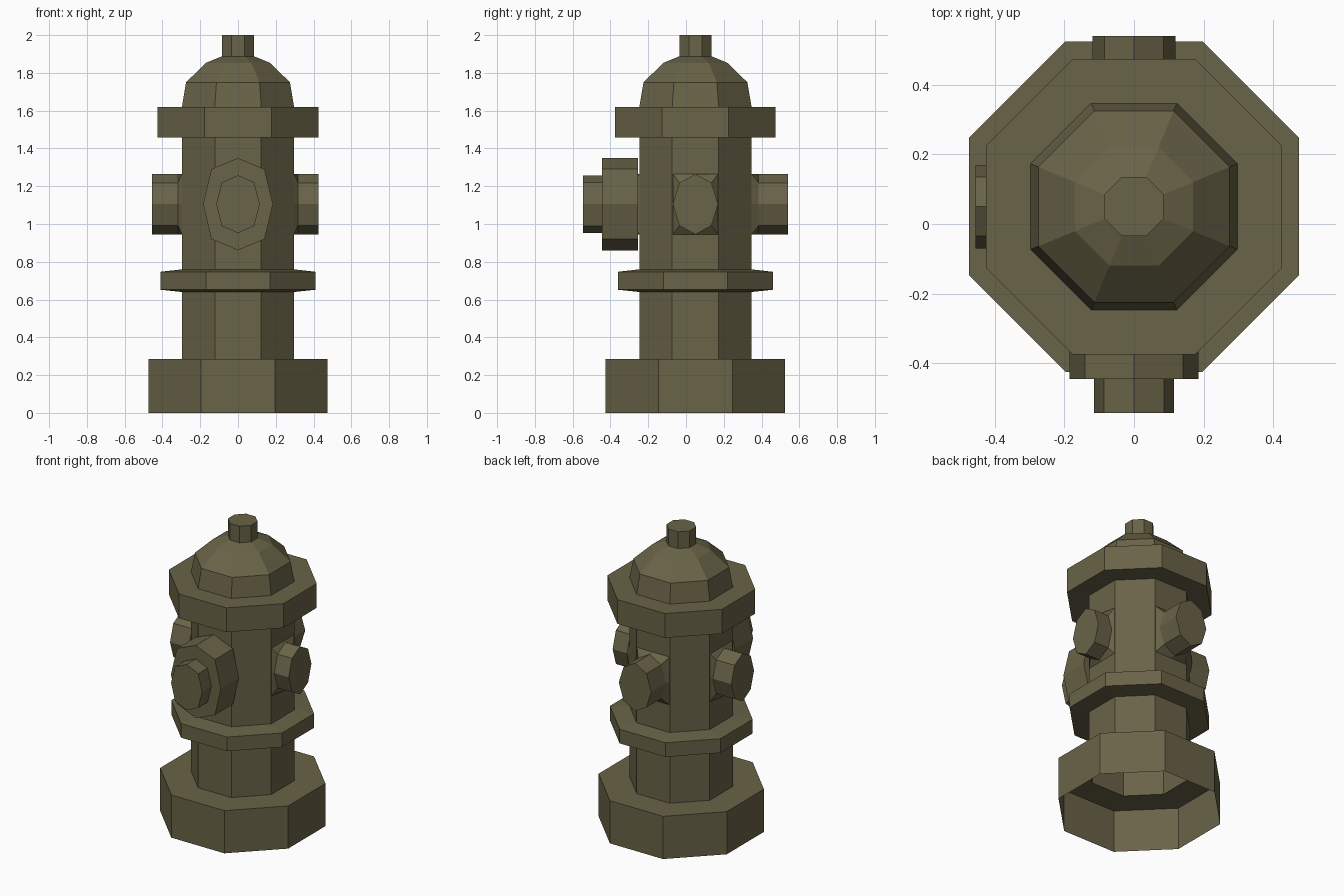
import bpy, math
from mathutils import Vector

if "Cube" in bpy.data.objects:
    bpy.data.objects.remove(bpy.data.objects["Cube"])

AXIS_Y = 0.05          # the barrel sits slightly behind the origin
OUTLET_Z = 1.105

paint = bpy.data.materials.new("olive_paint")
paint.diffuse_color = (0.14, 0.125, 0.063, 1)
paint.use_nodes = True
paint.node_tree.nodes["Principled BSDF"].inputs["Base Color"].default_value = paint.diffuse_color


def loft(name, rings, cap_start=False, cap_end=False):
    """Skin a stack of 8-point rings with flat quads."""
    n = 8
    verts = [p for ring in rings for p in ring]
    faces = []
    for r in range(len(rings) - 1):
        a, b = r * n, (r + 1) * n
        for i in range(n):
            j = (i + 1) % n
            faces.append((a + i, a + j, b + j, b + i))
    if cap_start:
        faces.append(tuple(reversed(range(n))))
    if cap_end:
        faces.append(tuple(range(len(verts) - n, len(verts))))
    mesh = bpy.data.meshes.new(name)
    mesh.from_pydata(verts, [], faces)
    mesh.materials.append(paint)
    obj = bpy.data.objects.new(name, mesh)
    bpy.context.collection.objects.link(obj)
    return obj


def turned(name, profile, cap_end=False):
    """Octagonal lathe; profile gives (half width across flats, height)."""
    rings = []
    for flat, z in profile:
        rad = flat / math.cos(math.pi / 8)
        rings.append([(rad * math.cos(math.pi / 8 + k * math.pi / 4),
                       AXIS_Y + rad * math.sin(math.pi / 8 + k * math.pi / 4), z)
                      for k in range(8)])
    return loft(name, rings, cap_end=cap_end)


def outlet(name, direction, sections, cap_start=False):
    """Sideways stub; sections give (distance, half width, half height, corner)."""
    d = Vector(direction)
    up = Vector((0, 0, 1))
    side = up.cross(d)
    centre = Vector((0, AXIS_Y, OUTLET_Z))
    rings = []
    for dist, w, h, corner in sections:
        ring = []
        for k in range(8):
            c = round(math.cos(k * math.pi / 4) * 1.2)
            s = round(math.sin(k * math.pi / 4) * 1.2)
            f = corner if c and s else 1
            ring.append(centre + d * dist + side * c * w * f + up * s * h * f)
        rings.append(ring)
    return loft(name, rings, cap_start, True)


# Upright parts: one open-bottomed hollow shell
turned("base", [(0.475, 0), (0.475, 0.286), (0.297, 0.286)])
turned("lower_barrel", [(0.297, 0.286), (0.297, 0.64)])
turned("collar", [(0.297, 0.64), (0.41, 0.652), (0.41, 0.747), (0.297, 0.76)])
turned("upper_barrel", [(0.297, 0.76), (0.297, 1.457)])
turned("flange", [(0.297, 1.457), (0.425, 1.457), (0.425, 1.62), (0.297, 1.62)])
turned("bonnet", [(0.297, 1.62), (0.275, 1.75), (0.17, 1.853), (0.085, 1.888)])
turned("top_nut", [(0.085, 1.888), (0.085, 2.0)], cap_end=True)

# Side and rear outlets: square root blending into an octagonal stub
for name, direction, reach in (("left_outlet", (-1, 0, 0), 0.455),
                               ("right_outlet", (1, 0, 0), 0.425),
                               ("rear_outlet", (0, 1, 0), 0.49)):
    root = 0.318 if direction[0] else 0.335
    outlet(name, direction, [(0.297, 0.12, 0.16, 1.0),
                             (root, 0.12, 0.16, 0.707),
                             (reach, 0.12, 0.16, 0.707)])

# Front pumper outlet: wide ring with a smaller cap
outlet("front_ring", (0, -1, 0), [(0.304, 0.185, 0.244, 0.76),
                                  (0.496, 0.185, 0.244, 0.76)], cap_start=True)
outlet("front_cap", (0, -1, 0), [(0.496, 0.115, 0.153, 0.75),
                                 (0.594, 0.115, 0.153, 0.75)])
outlet("front_neck", (0, -1, 0), [(0.297, 0.12, 0.16, 1.0),
                                  (0.31, 0.12, 0.16, 0.9)])
